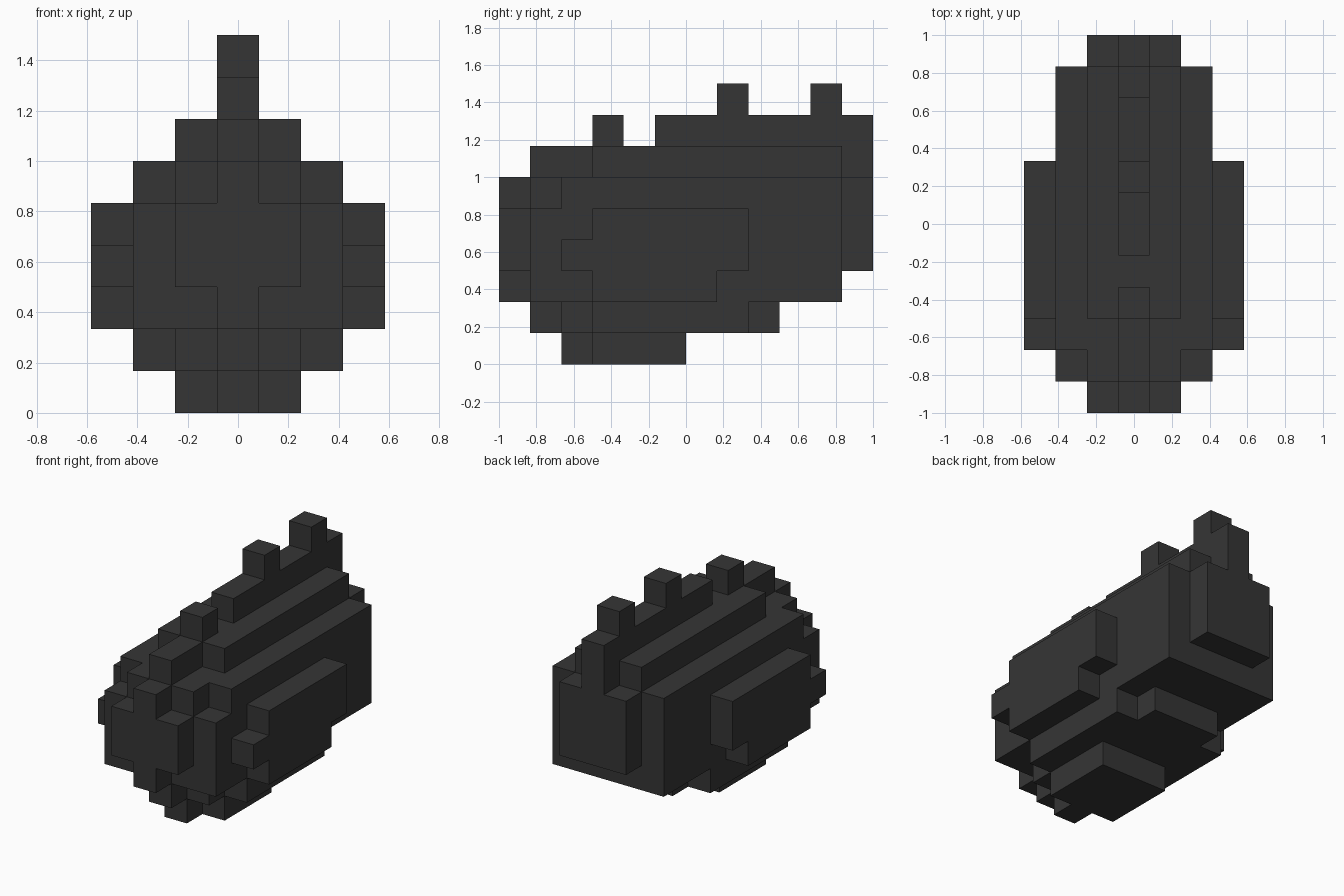
import bpy, bmesh
from mathutils import Vector

cube = bpy.data.objects.get("Cube")
if cube:
    bpy.data.objects.remove(cube, do_unlink=True)

U = 1 / 6  # block size

mat = bpy.data.materials.new("charcoal")
mat.use_nodes = True
COLOUR = (0.036, 0.036, 0.036, 1)
mat.diffuse_color = COLOUR
bsdf = mat.node_tree.nodes["Principled BSDF"]
bsdf.inputs["Base Color"].default_value = COLOUR
bsdf.inputs["Roughness"].default_value = 0.9

# Block runs per mirrored layer: distance from centre -> (height, first, last)
LAYERS = {
    0: [(0, 2, 5), (1, 1, 8), (2, 0, 10), (3, 0, 11), (4, 0, 11), (5, 0, 11),
        (6, 1, 11), (7, 3, 3), (7, 5, 11), (8, 7, 7), (8, 10, 10)],
    1: [(0, 3, 5), (1, 2, 8), (2, 1, 10), (3, 0, 11), (4, 0, 11), (5, 1, 11),
        (6, 3, 10)],
    2: [(1, 3, 7), (2, 1, 10), (3, 1, 10), (4, 1, 10), (5, 2, 10)],
    3: [(2, 3, 6), (3, 2, 7), (4, 3, 7)],
}
blocks = {(side * x, y, z)
          for x, runs in LAYERS.items()
          for z, first, last in runs
          for y in range(first, last + 1)
          for side in (-1, 1)}


def part_of(x, y, z):
    """Name of the part a block belongs to."""
    if z >= 7:
        return "back_crest"
    if x == 3:
        return "left_side_pod"
    if x == -3:
        return "right_side_pod"
    if z == 0:
        return "belly_foot"
    if y == 0:
        return "nose_plate"
    if y == 11:
        return "tail_plate"
    return "body"


def build_shell(name, cells):
    """Outer skin of a group of blocks, with flat areas merged."""
    bm = bmesh.new()
    for cell in cells:
        centre = Vector((cell[0], cell[1] - 5.5, cell[2] + 0.5))
        for axis in range(3):
            for sign in (-1, 1):
                near = list(cell)
                near[axis] += sign
                if tuple(near) in blocks:
                    continue
                n, a, b = Vector(), Vector(), Vector()
                n[axis] = sign / 2
                a[(axis + 1) % 3] = 0.5
                b[(axis + 2) % 3] = 0.5 * sign
                corners = (-a - b, a - b, a + b, b - a)
                bm.faces.new([bm.verts.new((centre + n + c) * U) for c in corners])
    bmesh.ops.remove_doubles(bm, verts=bm.verts, dist=0.001)
    bmesh.ops.dissolve_limit(bm, angle_limit=0.01, verts=bm.verts, edges=bm.edges)
    mesh = bpy.data.meshes.new(name)
    bm.to_mesh(mesh)
    bm.free()
    mesh.materials.append(mat)
    bpy.context.collection.objects.link(bpy.data.objects.new(name, mesh))


# Sort blocks into parts and skin each one
parts = {}
for block in sorted(blocks):
    parts.setdefault(part_of(*block), []).append(block)
for part_name, cells in parts.items():
    build_shell(part_name, cells)
